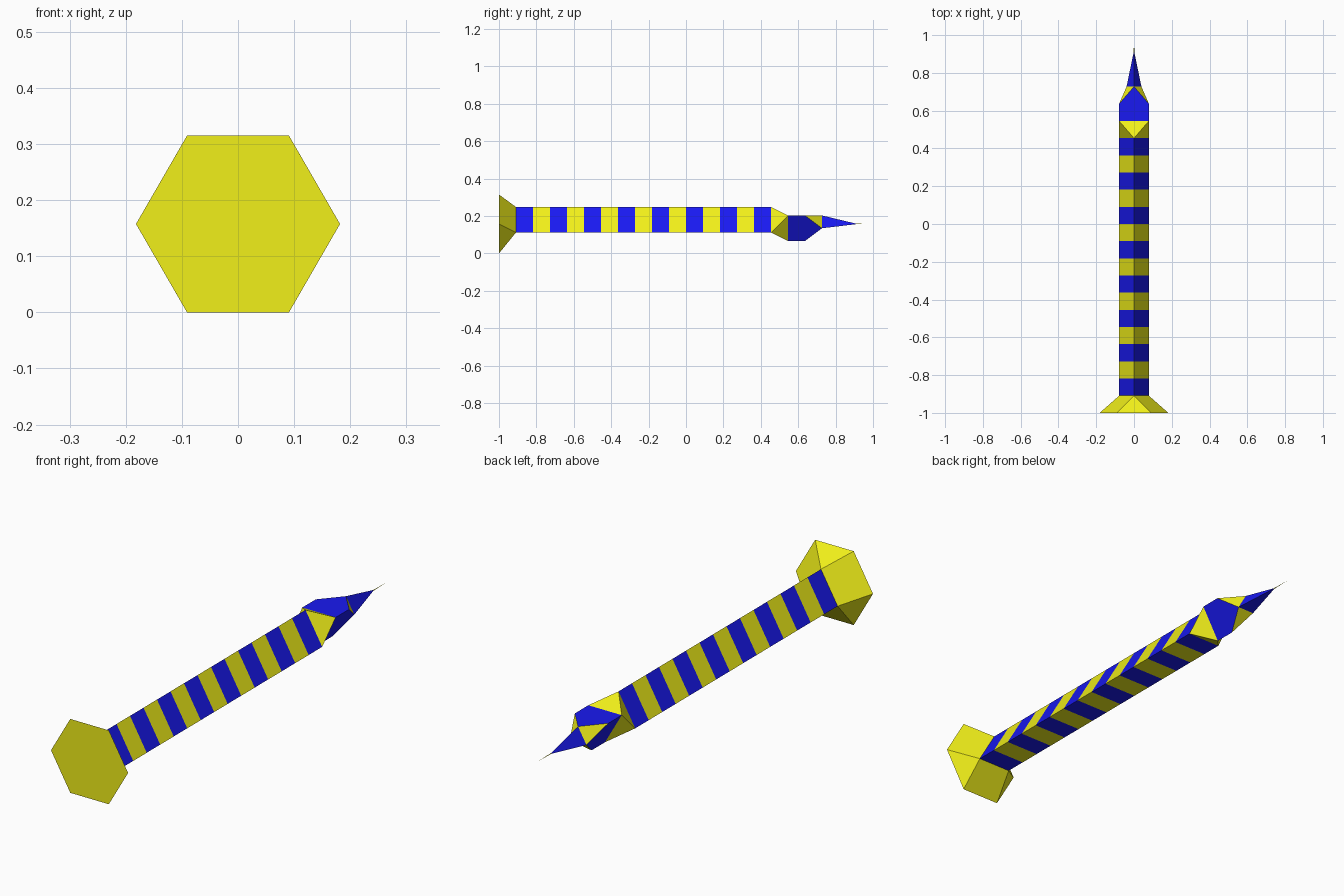
import bpy, bmesh
from math import sin, cos, pi, radians

if "Cube" in bpy.data.objects:
    bpy.data.objects.remove(bpy.data.objects["Cube"])

S = 1 / 11          # length of one stripe
ZC = 0.1575         # height of the long axis
R = S               # shaft circumradius


def material(name, color):
    m = bpy.data.materials.new(name)
    m.diffuse_color = color
    m.use_nodes = True
    m.node_tree.nodes["Principled BSDF"].inputs["Base Color"].default_value = m.diffuse_color
    return m


YELLOW = material("yellow", (0.88, 0.87, 0.01, 1))
BLUE = material("blue", (0.01, 0.01, 0.88, 1))


def ring(bm, y, r, start, n=3):
    # polygon standing across the long axis
    angles = [radians(start) + 2 * pi * i / n for i in range(n)]
    return [bm.verts.new((r * cos(a), y, ZC + r * sin(a))) for a in angles]


def finish(bm, name):
    bmesh.ops.recalc_face_normals(bm, faces=bm.faces)
    mesh = bpy.data.meshes.new(name)
    bm.to_mesh(mesh)
    bm.free()
    mesh.materials.append(YELLOW)
    mesh.materials.append(BLUE)
    ob = bpy.data.objects.new(name, mesh)
    bpy.context.collection.objects.link(ob)


def tube(name, rings, start, colors, tip=None):
    # straight three-sided tube, one colour per segment
    bm = bmesh.new()
    loops = [ring(bm, y, r, start) for y, r in rings]
    for a, b, c in zip(loops, loops[1:], colors):
        for i in range(3):
            j = (i + 1) % 3
            bm.faces.new((a[i], a[j], b[j], b[i])).material_index = c
    if tip is not None:
        v = bm.verts.new((0, tip, ZC))
        for i in range(3):
            bm.faces.new((loops[-1][i], loops[-1][(i + 1) % 3], v)).material_index = colors[-1]
    finish(bm, name)


def collar(name, back, front, wide_color=0, keep_back=False):
    # facets joining two differently turned polygons
    bm = bmesh.new()
    ring(bm, *back)
    ring(bm, *front)
    bmesh.ops.convex_hull(bm, input=bm.verts)
    bmesh.ops.dissolve_limit(bm, angle_limit=radians(1), verts=bm.verts, edges=bm.edges)
    mid = (back[0] + front[0]) / 2
    caps = []
    for f in bm.faces:
        behind = [v.co.y < mid for v in f.verts]
        if all(behind) and not keep_back or not any(behind):
            caps.append(f)
        elif sum(behind) == 2:
            f.material_index = wide_color
    bmesh.ops.delete(bm, geom=caps, context='FACES_ONLY')
    finish(bm, name)


# Hexagonal foot flaring out of the triangular shaft
collar("flared_foot", (-1, 2 * R, 0, 6), (-1 + S, R, 90), keep_back=True)

# Striped shaft
tube("striped_shaft", [(-1 + k * S, R) for k in range(1, 17)], 90,
     [(k + 1) % 2 for k in range(15)])

# Twisted neck, inverted head and second twist
collar("neck", (-1 + 16 * S, R, 90), (-1 + 17 * S, R, 270))
tube("head", [(-1 + 17 * S, R), (-1 + 18 * S, R)], 270, [1])
collar("nose_collar", (-1 + 18 * S, R, 270), (-1 + 19 * S, R / 2, 90), wide_color=1)

# Tapered point and fine needle
tube("point", [(-1 + 19 * S, R / 2), (-1 + 21 * S, 0.002)], 90, [1])
tube("needle", [(-1 + 21 * S, 0.002)], 90, [0], tip=1)
